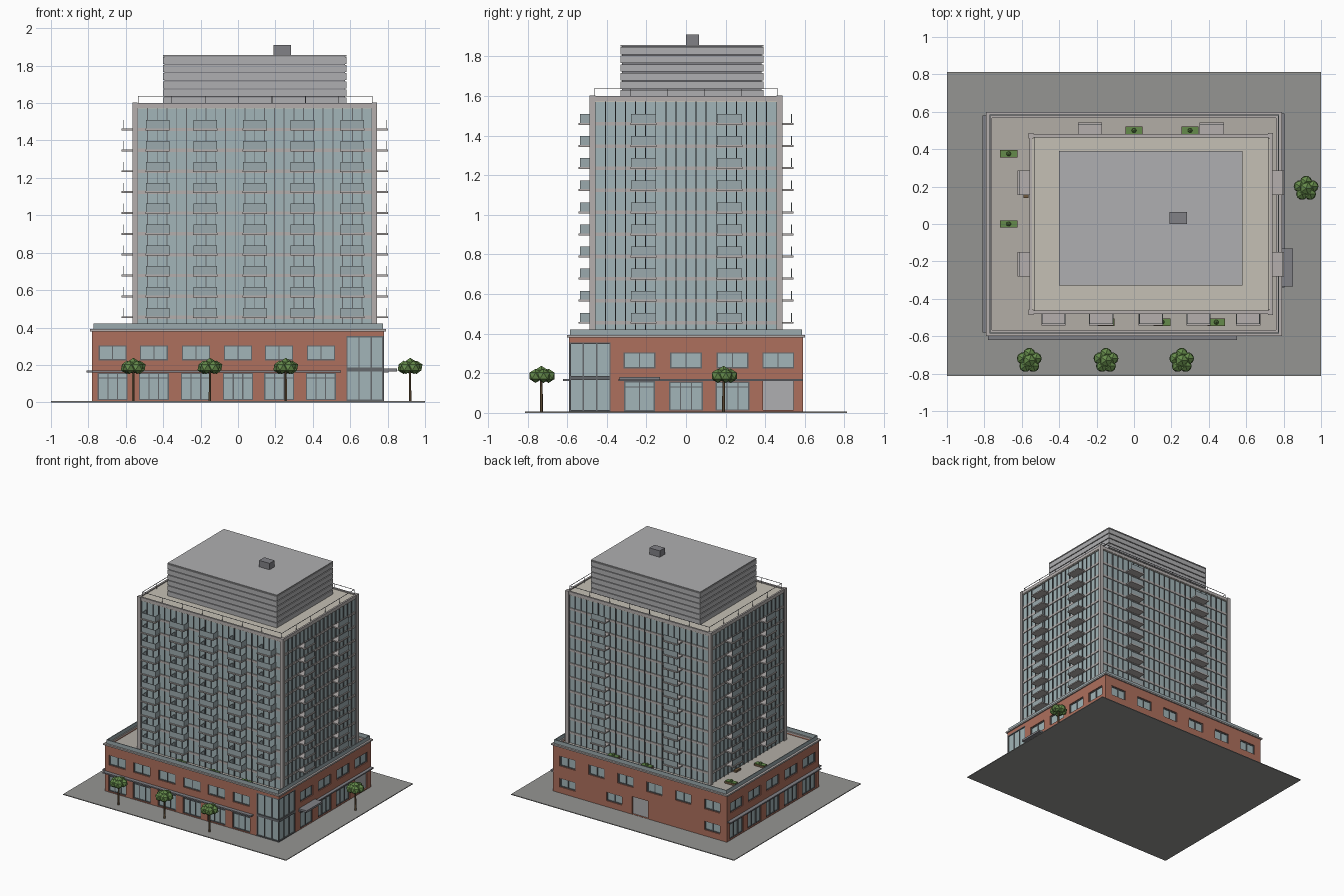
import bpy, bmesh, math
from mathutils import Matrix, Vector

if "Cube" in bpy.data.objects:
    bpy.data.objects.remove(bpy.data.objects["Cube"])

COL = {
    "brick": (0.42, 0.16, 0.11), "glass": (0.36, 0.46, 0.48), "frame": (0.13, 0.14, 0.15),
    "concrete": (0.46, 0.43, 0.42), "paving": (0.30, 0.30, 0.29), "deck": (0.45, 0.42, 0.38),
    "roof": (0.56, 0.53, 0.46), "metal": (0.43, 0.43, 0.44), "dark_metal": (0.22, 0.22, 0.24),
    "leaf": (0.13, 0.26, 0.07), "wood": (0.16, 0.10, 0.05), "guard": (0.33, 0.40, 0.42)}
MATS = {}
for n, c in COL.items():
    MATS[n] = bpy.data.materials.new(n)
    MATS[n].diffuse_color = (*c, 1)

parts = {}   # part name -> (bmesh, material name)


def part(name, mat):
    return parts.setdefault(name, (bmesh.new(), mat))[0]


def box(name, mat, x0, x1, y0, y1, z0, z1):
    m = Matrix.Translation(((x0 + x1) / 2, (y0 + y1) / 2, (z0 + z1) / 2))
    m = m @ Matrix.Diagonal((abs(x1 - x0), abs(y1 - y0), abs(z1 - z0), 1))
    bmesh.ops.create_cube(part(name, mat), size=1, matrix=m)


PODIUM, TOWER = (0, 0.78, 0.59), (0.09, 0.645, 0.475)   # centre x, half x, half y


def face_box(name, mat, body, side, u0, u1, d0, d1, z0, z1):
    """Box on one facade: u runs along the wall, d is the distance outward."""
    cx, hx, hy = body
    if side in "FB":
        s = -1 if side == "F" else 1
        box(name, mat, u0, u1, s * (hy + d0), s * (hy + d1), z0, z1)
    else:
        s = -1 if side == "L" else 1
        box(name, mat, cx + s * (hx + d0), cx + s * (hx + d1), u0, u1, z0, z1)


def ring(name, mat, x0, x1, y0, y1, t, z0, z1):
    box(name, mat, x0, x1, y0, y0 + t, z0, z1)
    box(name, mat, x0, x1, y1 - t, y1, z0, z1)
    box(name, mat, x0, x0 + t, y0 + t, y1 - t, z0, z1)
    box(name, mat, x1 - t, x1, y0 + t, y1 - t, z0, z1)


def opening(side, u, w, z0, z1, cols=2, transom=None, fill="glass"):
    """Recessed opening in the podium: cutter, pane, frame and bars."""
    a, b, P = u - w / 2, u + w / 2, PODIUM
    face_box("cutter", "brick", P, side, a, b, -0.016, 0.02, z0, z1)
    pane = "podium_glass" if fill == "glass" else "service_doors"
    face_box(pane, fill, P, side, a, b, -0.018, -0.012, z0, z1)
    if fill != "glass":
        return
    t = 0.003
    for i in range(cols + 1):
        c = a + t + (w - 2 * t) * i / cols
        face_box("podium_frames", "frame", P, side, c - t, c + t, -0.013, -0.006, z0, z1)
    for z in [z0 + t, z1 - t] + ([transom] if transom else []):
        face_box("podium_frames", "frame", P, side, a, b, -0.013, -0.007, z - t, z + t)


# paving
box("paving", "paving", -1, 1, -0.813, 0.813, 0, 0.006)

# podium body and openings
box("podium_walls", "brick", -0.78, 0.78, -0.59, 0.59, 0.004, 0.382)
for u in (-0.67, -0.45, -0.225, 0, 0.22, 0.443):
    opening("F", u, 0.15, 0.225, 0.305)
    opening("F", u, 0.16, 0.012, 0.158, 3, 0.13)
for u in (-0.465, -0.235, 0, 0.235, 0.465):
    opening("L", u, 0.16, 0.225, 0.305)
    opening("L", u, 0.17, 0.012, 0.158, 3, 0.13)
    if u > -0.4:
        opening("R", u, 0.16, 0.225, 0.305)
opening("R", -0.235, 0.155, 0.008, 0.16, 2, 0.13)
for u in (0, 0.235):
    opening("R", u, 0.17, 0.012, 0.158, 3, 0.13)
opening("R", 0.465, 0.155, 0.014, 0.16, fill="metal")
for u in (-0.65, -0.39, -0.13, 0.13, 0.39, 0.65):
    opening("B", u, 0.14, 0.225, 0.305)
for u in (-0.65, 0.23, 0.65):
    opening("B", u, 0.14, 0.055, 0.125)
opening("B", 0, 0.14, 0.008, 0.15, fill="metal")

# cutters for the glazed corner and the sunken terrace
box("cutter", "brick", 0.58, 0.82, -0.63, -0.38, -0.02, 0.355)
box("cutter", "brick", -0.76, 0.76, -0.57, 0.57, 0.366, 0.5)

# glazed corner
box("corner_glass", "glass", 0.575, 0.772, -0.582, -0.375, 0.006, 0.356)
for z0, z1 in ((0.006, 0.014), (0.165, 0.186), (0.347, 0.355)):
    box("corner_frames", "frame", 0.58, 0.78, -0.59, -0.38, z0, z1)
for i in range(4):
    x, y = 0.583 + 0.0647 * i, -0.587 + 0.068 * i
    box("corner_frames", "frame", x - 0.003, x + 0.003, -0.588, -0.58, 0.008, 0.354)
    box("corner_frames", "frame", 0.77, 0.778, y - 0.003, y + 0.003, 0.008, 0.354)

# coping, terrace deck and glass guard
ring("podium_coping", "concrete", -0.79, 0.79, -0.6, 0.6, 0.032, 0.38, 0.392)
box("terrace_deck", "deck", -0.762, 0.762, -0.572, 0.572, 0.364, 0.37)
ring("terrace_guard", "guard", -0.772, 0.775, -0.585, 0.585, 0.006, 0.39, 0.422)

# canopies over the shop fronts and the entrance
face_box("canopies", "dark_metal", PODIUM, "F", -0.78, 0.55, -0.005, 0.03, 0.16, 0.17)
face_box("canopies", "dark_metal", PODIUM, "L", -0.58, 0.58, -0.005, 0.03, 0.16, 0.17)
face_box("canopies", "dark_metal", PODIUM, "R", -0.34, 0.59, -0.005, 0.025, 0.16, 0.17)
box("entrance_canopy", "dark_metal", 0.77, 0.85, -0.335, -0.13, 0.166, 0.182)

# tower core, floor bands, corner columns
box("tower_glass", "glass", -0.55, 0.73, -0.47, 0.47, 0.366, 1.59)
FLOORS = [0.455 + 0.1115 * i for i in range(10)]
for z in FLOORS:
    box("floor_bands", "concrete", -0.556, 0.736, -0.476, 0.476, z - 0.009, z + 0.009)
box("tower_roof", "roof", -0.557, 0.737, -0.477, 0.477, 1.57, 1.592)
ring("tower_parapet", "concrete", -0.56, 0.74, -0.48, 0.48, 0.014, 1.575, 1.6)
for x in (-0.55, 0.73):
    for y in (-0.472, 0.472):
        box("corner_columns", "concrete", x - 0.014, x + 0.014, y - 0.014, y + 0.014, 0.368, 1.603)

# curtain wall mullions and balconies
BALC = {"F": (-0.43, -0.175, 0.09, 0.345, 0.61), "B": (-0.235, 0.415),
        "L": (-0.215, 0.22), "R": (-0.215, 0.22)}
for side, spots in BALC.items():
    a, b, n = (-0.536, 0.716, 24) if side in "FB" else (-0.458, 0.458, 18)
    for i in range(n + 1):
        u = a + (b - a) * i / n
        face_box("mullions", "frame", TOWER, side, u - 0.0022, u + 0.0022, -0.01, 0.003, 0.37, 1.575)
    for u in spots:
        for z in FLOORS:
            face_box("balcony_slabs", "concrete", TOWER, side, u - 0.065, u + 0.065, -0.01, 0.067, z - 0.005, z + 0.005)
            face_box("balcony_rails", "guard", TOWER, side, u - 0.063, u + 0.063, 0.056, 0.06, z + 0.004, z + 0.05)
            if side == "F":
                for e in (-0.061, 0.061):
                    face_box("balcony_rails", "guard", TOWER, side, u + e - 0.002, u + e + 0.002, 0, 0.058, z + 0.004, z + 0.05)

# roof railing
ring("roof_railing", "dark_metal", -0.535, 0.72, -0.465, 0.465, 0.003, 1.635, 1.638)
for i in range(8):
    x = -0.5335 + 1.252 * i / 7
    for y in (-0.4635, 0.4635):
        box("roof_railing", "dark_metal", x - 0.0015, x + 0.0015, y - 0.0015, y + 0.0015, 1.59, 1.636)
for i in range(1, 5):
    y = -0.4635 + 0.927 * i / 5
    for x in (-0.5335, 0.7185):
        box("roof_railing", "dark_metal", x - 0.0015, x + 0.0015, y - 0.0015, y + 0.0015, 1.59, 1.636)

# louvred plant room and roof unit
box("plant_room", "dark_metal", -0.392, 0.572, -0.322, 0.382, 1.59, 1.85)
for i in range(6):
    z = 1.592 + 0.0435 * i
    box("louvres", "metal", -0.4, 0.58, -0.33, 0.39, z, z + 0.037)
box("plant_room_roof", "metal", -0.4, 0.58, -0.33, 0.39, 1.85, 1.858)
box("roof_unit", "dark_metal", 0.19, 0.283, 0, 0.065, 1.855, 1.91)


def blob(name, mat, x, y, z, r, sz=1.0):
    m = Matrix.Translation((x, y, z)) @ Matrix.Diagonal((r, r, r * sz, 1))
    bmesh.ops.create_icosphere(part(name, mat), subdivisions=1, radius=1, matrix=m)


# terrace planters and bench
for x, y in ((-0.67, 0.375), (-0.67, 0), (0, 0.5), (0.3, 0.5), (-0.15, -0.525), (0.15, -0.525), (0.44, -0.525)):
    box("planters", "wood", x - 0.046, x + 0.046, y - 0.02, y + 0.02, 0.369, 0.385)
    box("planting", "leaf", x - 0.044, x + 0.044, y - 0.018, y + 0.018, 0.385, 0.39)
    blob("planting", "leaf", x, y, 0.395, 0.014)
box("bench", "wood", -0.59, -0.565, 0.14, 0.2, 0.369, 0.385)

# street trees
for x, y in ((-0.56, -0.73), (-0.15, -0.73), (0.255, -0.73), (0.92, 0.19)):
    bmesh.ops.create_cone(part("tree_trunks", "wood"), cap_ends=True, segments=6, radius1=0.008, radius2=0.006,
                          depth=0.165, matrix=Matrix.Translation((x, y, 0.085)))
    blob("tree_crowns", "leaf", x, y, 0.2, 0.038)
    for i in range(5):
        a = math.radians(90 + 72 * i)
        blob("tree_crowns", "leaf", x + 0.036 * math.cos(a), y + 0.036 * math.sin(a), 0.187, 0.036)

# turn every part into an object
objs = {}
for name, (bm, mat) in parts.items():
    me = bpy.data.meshes.new(name)
    bm.to_mesh(me)
    bm.free()
    me.materials.append(MATS[mat])
    objs[name] = bpy.data.objects.new(name, me)
    bpy.context.collection.objects.link(objs[name])

# cut the openings out of the podium
cutter, walls = objs["cutter"], objs["podium_walls"]
mod = walls.modifiers.new("openings", "BOOLEAN")
mod.operation, mod.solver, mod.object = "DIFFERENCE", "EXACT", cutter
bpy.context.view_layer.objects.active = walls
bpy.ops.object.modifier_apply(modifier=mod.name)
bpy.data.objects.remove(cutter)

for m in bpy.data.materials:
    if m.users and not m.is_grease_pencil:
        m.use_nodes = True
        m.node_tree.nodes["Principled BSDF"].inputs["Base Color"].default_value = m.diffuse_color
